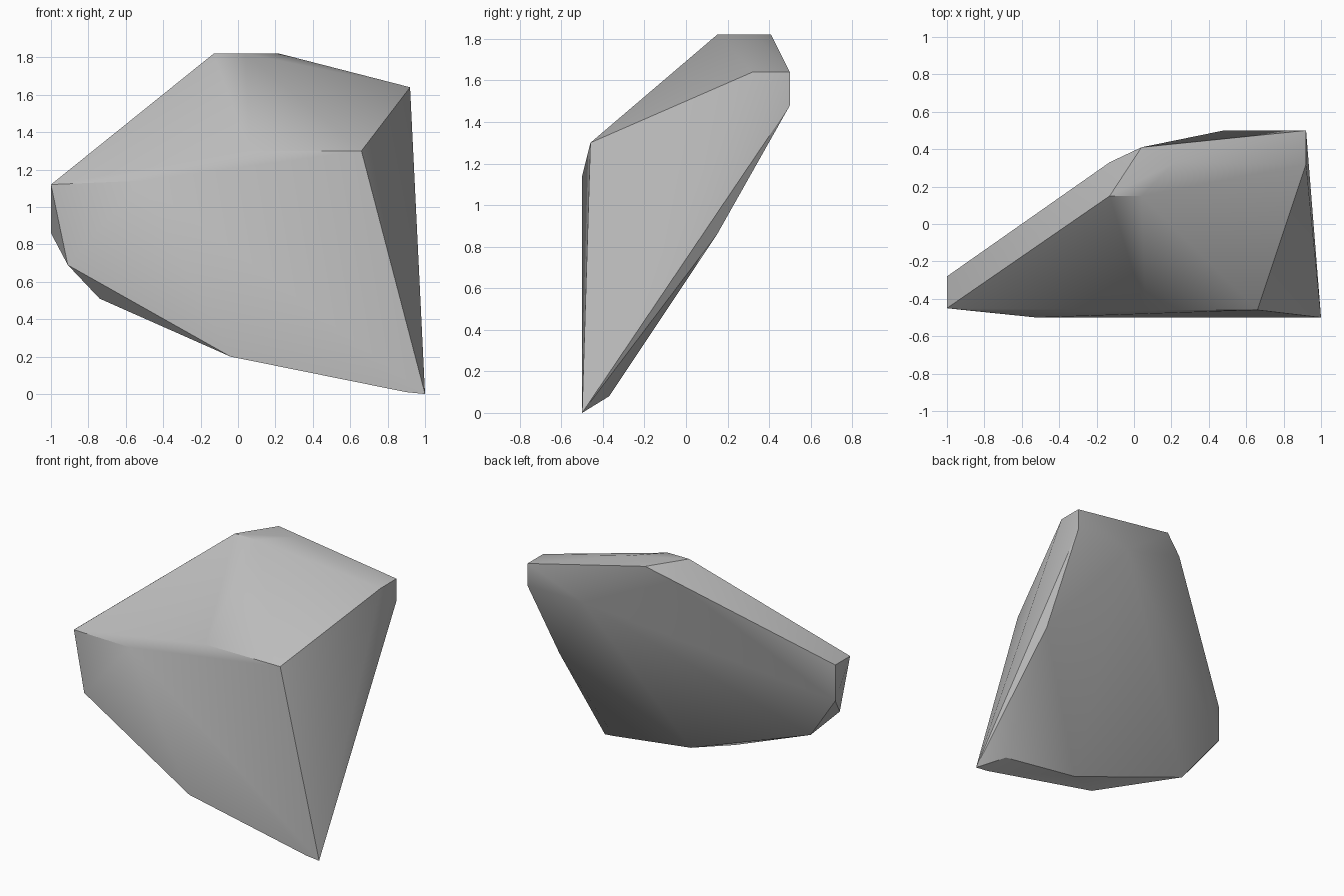
import bpy
import bmesh
import math

# Remove only the default object
default_cube = bpy.data.objects.get("Cube")
if default_cube is not None:
    bpy.data.objects.remove(default_cube, do_unlink=True)


def make_material(name, colour):
    material = bpy.data.materials.new(name)
    material.use_nodes = True
    material.diffuse_color = colour
    shader = next(n for n in material.node_tree.nodes if n.type == "BSDF_PRINCIPLED")
    shader.inputs["Base Color"].default_value = colour
    return material


# Chipped corners of the boulder, grouped by region
crown = [(-.13, .15, 1.82), (.04, .15, 1.82), (.22, .33, 1.82),
         (.04, .41, 1.82), (-.13, .33, 1.73)]
back_corner = [(.92, .5, 1.64), (.92, .32, 1.64), (.92, .5, 1.48),
               (.48, .5, 1.48), (.91, .15, .86)]
front_ridge = [(-1, -.45, 1.12), (-.52, -.5, 1.14), (.06, -.46, 1.3), (.66, -.46, 1.3)]
left_end = [(-1, -.28, 1.12), (-1, -.28, .86), (-.91, -.46, .69), (-.74, -.37, .51)]
foot = [(-.04, -.5, .2), (.22, -.37, .16), (.84, -.37, .08), (.9, -.5, .01), (1, -.5, 0)]


def build_boulder(name, regions, material):
    """Wrap all corner points in one convex faceted shell."""
    bm = bmesh.new()
    for region in regions:
        for point in region:
            bm.verts.new(point)
    result = bmesh.ops.convex_hull(bm, input=bm.verts[:])
    unused = {v for key in ("geom_interior", "geom_unused") for v in result[key]
              if isinstance(v, bmesh.types.BMVert)}
    bmesh.ops.delete(bm, geom=list(unused), context="VERTS")
    bmesh.ops.recalc_face_normals(bm, faces=bm.faces[:])
    mesh = bpy.data.meshes.new(name)
    bm.to_mesh(mesh)
    bm.free()
    mesh.materials.append(material)
    boulder = bpy.data.objects.new(name, mesh)
    bpy.context.collection.objects.link(boulder)
    return boulder


# Stone body, softly shaded between its sharp breaks
stone_grey = make_material("stone_grey", (.5, .5, .5, 1))
rock = build_boulder("rock", [crown, back_corner, front_ridge, left_end, foot], stone_grey)
bpy.ops.object.select_all(action="DESELECT")
rock.select_set(True)
bpy.context.view_layer.objects.active = rock
bpy.ops.object.shade_smooth_by_angle(angle=math.radians(30))
